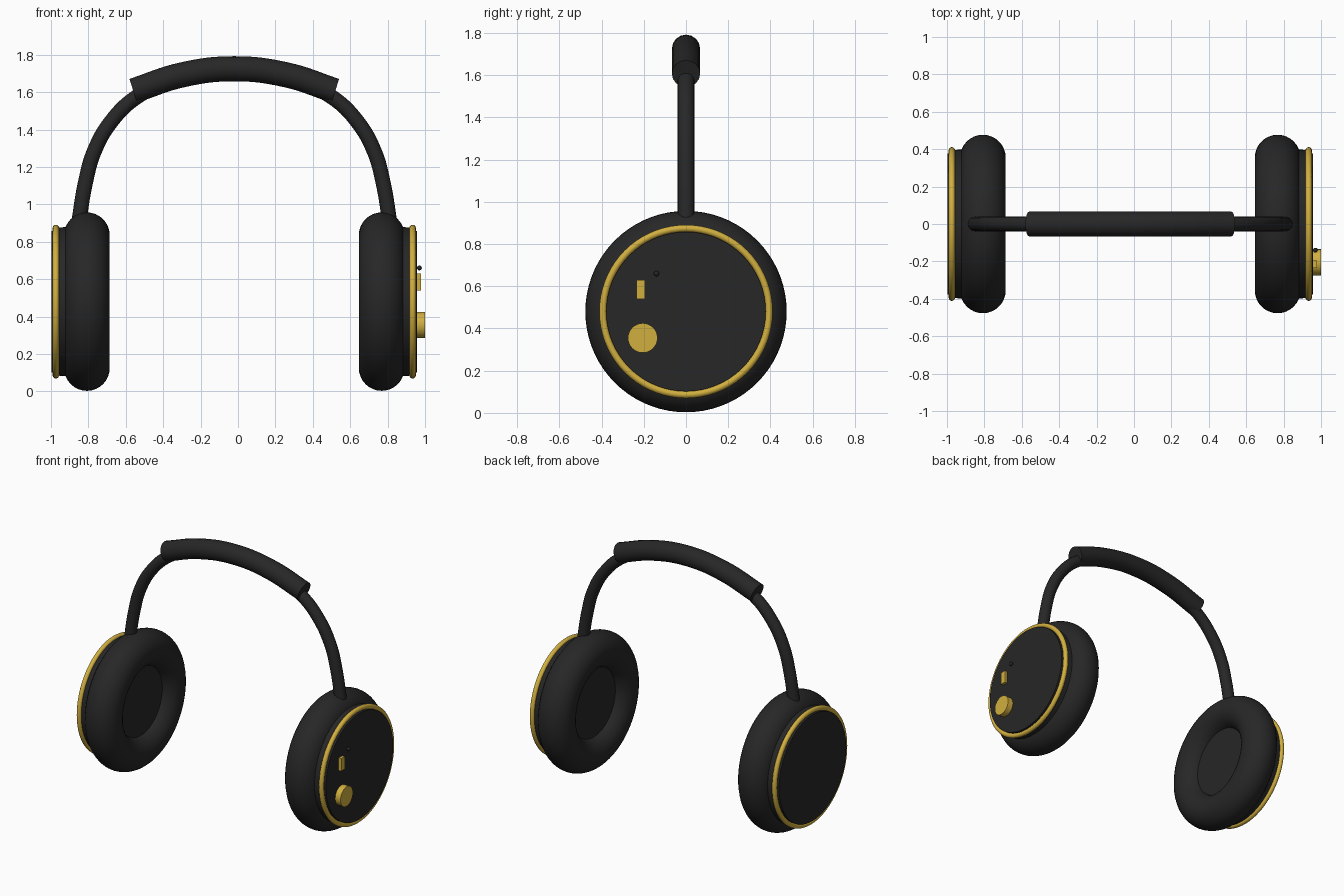
import bpy
from math import pi, radians

if "Cube" in bpy.data.objects:
    bpy.data.objects.remove(bpy.data.objects["Cube"])

MID = -0.02      # plane of symmetry of the headband
EAR_Z = 0.48     # height of the ear cup axis


def make_material(name, color):
    mat = bpy.data.materials.new(name)
    mat.use_nodes = True
    mat.diffuse_color = color
    mat.node_tree.nodes["Principled BSDF"].inputs["Base Color"].default_value = color
    return mat


black = make_material("soft black", (0.02, 0.02, 0.02, 1))
gold = make_material("brushed gold", (0.64, 0.43, 0.05, 1))


def finish(name, mat, smooth=True):
    obj = bpy.context.object
    obj.name = name
    obj.data.materials.append(mat)
    if smooth:
        bpy.ops.object.shade_smooth_by_angle(angle=radians(35))
    return obj


def disc(name, mat, x0, x1, y, z, r0, r1, sides=64):
    """Capped cylinder along x, with radius r0 at x0 and r1 at x1."""
    bpy.ops.mesh.primitive_cone_add(vertices=sides, radius1=r0, radius2=r1, depth=abs(x1 - x0),
                                    location=((x0 + x1) / 2, y, z),
                                    rotation=(0, pi / 2 if x1 > x0 else -pi / 2, 0))
    finish(name, mat)


def ring(name, mat, x, major, minor, sides):
    bpy.ops.mesh.primitive_torus_add(major_segments=72, minor_segments=sides,
                                     major_radius=major, minor_radius=minor,
                                     location=(x, 0, EAR_Z), rotation=(0, pi / 2, 0))
    finish(name, mat)


def tube(name, mat, half, radius):
    """Round tube through a mirrored half path of (x, z) points, starting on the middle."""
    path = [(-x, z) for x, z in reversed(half[1:])] + half
    curve = bpy.data.curves.new(name, "CURVE")
    curve.dimensions = "3D"
    curve.bevel_depth = radius
    curve.bevel_resolution = 6
    curve.use_fill_caps = True
    curve.resolution_u = 8
    spline = curve.splines.new("BEZIER")
    spline.bezier_points.add(len(path) - 1)
    for point, (x, z) in zip(spline.bezier_points, path):
        point.co = (MID + x, 0, z)
        point.handle_left_type = point.handle_right_type = "AUTO"
    obj = bpy.data.objects.new(name, curve)
    bpy.context.collection.objects.link(obj)
    bpy.ops.object.select_all(action="DESELECT")
    obj.select_set(True)
    bpy.context.view_layer.objects.active = obj
    bpy.ops.object.convert(target="MESH")
    finish(name, mat)


# Headband and its padded sleeve
tube("headband", black, [(0, 1.72), (0.28, 1.68), (0.52, 1.575), (0.66, 1.44),
                         (0.75, 1.28), (0.795, 1.12), (0.835, 0.88)], 0.04)
tube("headband_pad", black, [(0, 1.725), (0.28, 1.692), (0.54, 1.607)], 0.067)

# Ear cups, mirrored left and right
for side, s in (("left", 1), ("right", -1)):
    def at(x):
        return MID + s * x
    ring(side + "_ear_cushion", black, at(0.788), 0.355, 0.122, 32)
    disc(side + "_speaker_cover", black, at(0.82), at(0.745), 0, EAR_Z, 0.26, 0.26)
    disc(side + "_cup_shell", black, at(0.80), at(0.955), 0, EAR_Z, 0.405, 0.395)
    ring(side + "_trim_ring", gold, at(0.954), 0.394, 0.017, 16)
    disc(side + "_outer_plate", black, at(0.93), at(0.978), 0, EAR_Z, 0.378, 0.378)

# Controls on the left cup
disc("volume_knob", gold, 0.94, 1.0, -0.205, 0.355, 0.07, 0.07, 32)
bpy.ops.mesh.primitive_cube_add(size=1, location=(0.959, -0.215, 0.585))
bpy.context.object.scale = (0.038, 0.04, 0.09)
finish("slide_switch", gold, smooth=False)
bpy.ops.mesh.primitive_uv_sphere_add(segments=16, ring_count=8, radius=0.013,
                                     location=(0.97, -0.14, 0.66))
finish("microphone_dot", black)
